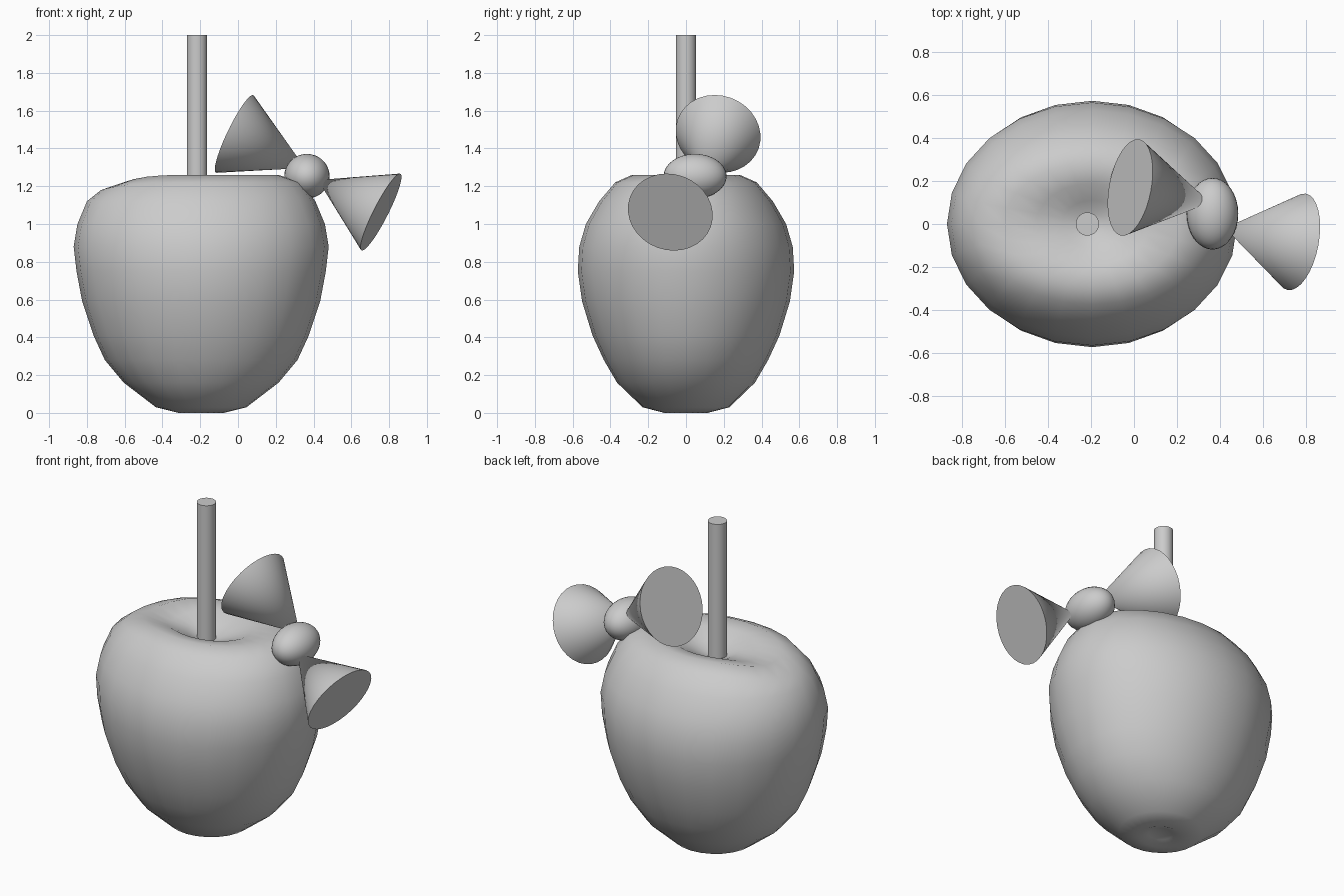
import bpy, bmesh, math
from mathutils import Vector

if "Cube" in bpy.data.objects:
    bpy.data.objects.remove(bpy.data.objects["Cube"])


def finish(obj, name, angle=40):
    obj.name = name
    bpy.ops.object.select_all(action='DESELECT')
    obj.select_set(True)
    bpy.context.view_layer.objects.active = obj
    bpy.ops.object.shade_smooth_by_angle(angle=math.radians(angle))


# Apple body: elliptical rings (x radius, y radius, height)
PROFILE = [(0.07, 0.065, 0.02), (0.12, 0.115, 0.0), (0.24, 0.23, 0.03),
           (0.41, 0.365, 0.16), (0.51, 0.435, 0.28), (0.57, 0.495, 0.41),
           (0.63, 0.55, 0.59), (0.66, 0.573, 0.75), (0.675, 0.565, 0.88),
           (0.655, 0.53, 1.0), (0.605, 0.46, 1.12), (0.53, 0.375, 1.22),
           (0.41, 0.285, 1.26), (0.26, 0.19, 1.24), (0.14, 0.11, 1.19),
           (0.06, 0.05, 1.16)]
SIDES = 24
CX = -0.195
bm = bmesh.new()
rings = []
for rx, ry, z in PROFILE:
    ring = []
    for i in range(SIDES):
        a = 2 * math.pi * i / SIDES
        c, s = math.cos(a), math.sin(a)
        # shallow valley in the rim on the left shoulder
        dip = 0.04 * max(0, -c) ** 4 if z > 1.15 and rx > 0.2 else 0
        ring.append(bm.verts.new((CX + rx * c, ry * s, z - dip)))
    rings.append(ring)
for lo, hi in zip(rings, rings[1:]):
    for i in range(SIDES):
        j = (i + 1) % SIDES
        bm.faces.new((lo[i], lo[j], hi[j], hi[i]))
for ring, z in ((rings[0], 0.025), (rings[-1], 1.15)):
    tip = bm.verts.new((CX, 0, z))
    for i in range(SIDES):
        bm.faces.new((ring[i], ring[(i + 1) % SIDES], tip))
bmesh.ops.recalc_face_normals(bm, faces=bm.faces)
mesh = bpy.data.meshes.new("apple_body")
bm.to_mesh(mesh)
bm.free()
apple = bpy.data.objects.new("apple_body", mesh)
bpy.context.collection.objects.link(apple)
finish(apple, "apple_body", 80)

# Stem
bpy.ops.mesh.primitive_cylinder_add(vertices=32, radius=0.054, depth=0.9,
                                    location=(-0.217, 0, 1.55))
finish(bpy.context.object, "stem")

# Bow knot
bpy.ops.mesh.primitive_uv_sphere_add(segments=32, ring_count=16, radius=1,
                                     location=(0.365, 0.048, 1.253))
knot = bpy.context.object
knot.scale = (0.12, 0.167, 0.118)
finish(knot, "bow_knot")


# Bow loops: cones pointing into the knot
def bow_loop(name, base, outward, length):
    n = Vector(outward).normalized()
    bpy.ops.mesh.primitive_cone_add(vertices=32, radius1=0.228, radius2=0,
                                    depth=length,
                                    location=Vector(base) - n * length / 2)
    obj = bpy.context.object
    obj.rotation_euler = (-n).to_track_quat('Z', 'Y').to_euler()
    finish(obj, name)


bow_loop("bow_loop_left", (-0.018, 0.17, 1.477), (-0.89, 0.17, 0.43), 0.42)
bow_loop("bow_loop_right", (0.757, -0.083, 1.063), (0.885, -0.17, -0.45), 0.38)
